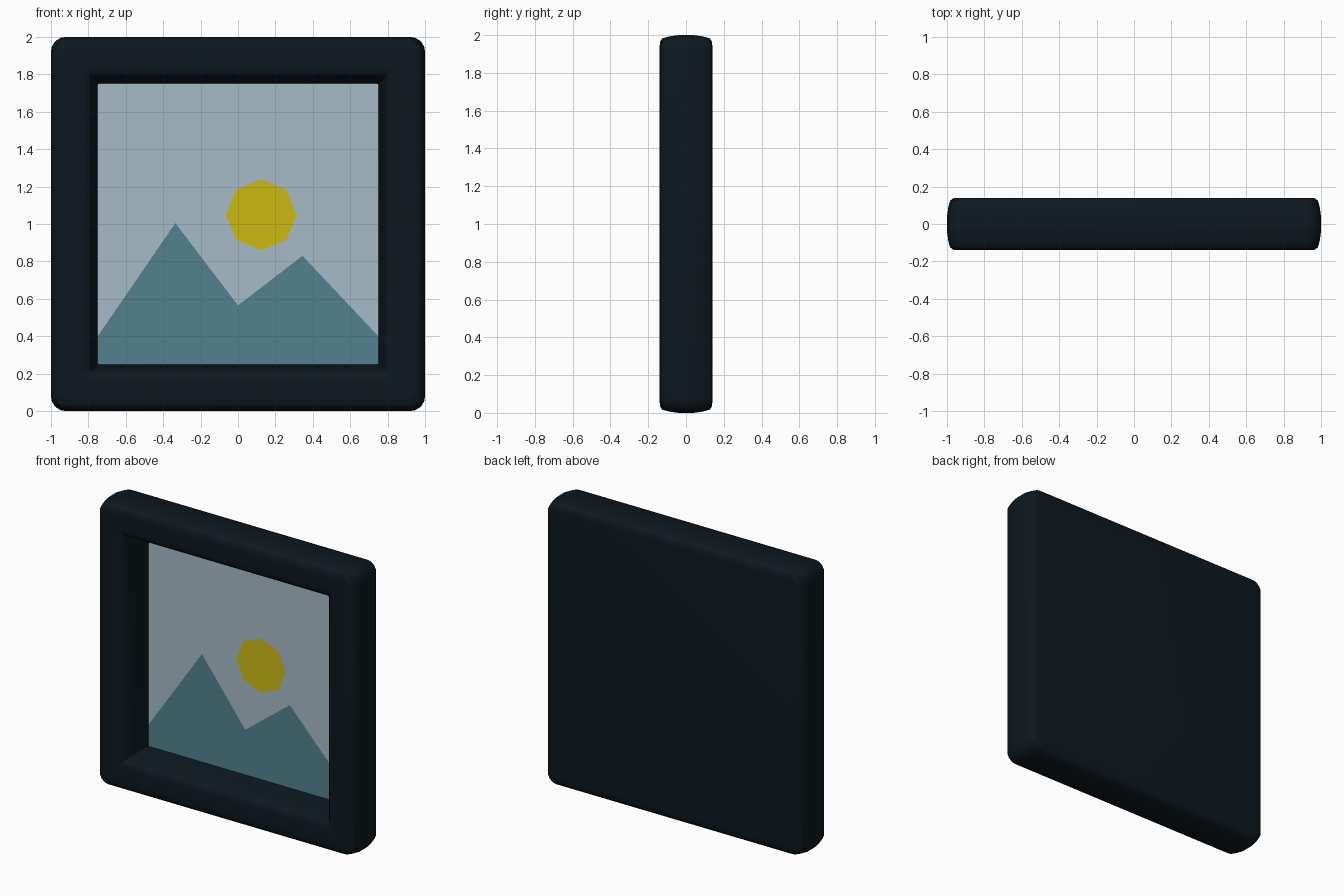
import bpy, math

if "Cube" in bpy.data.objects:
    bpy.data.objects.remove(bpy.data.objects["Cube"])

CZ = 1.0        # height of the picture centre
PIC_Y = 0.08    # depth of the recessed picture
HALF = 0.75     # half size of the picture


def material(name, rgb):
    m = bpy.data.materials.new(name)
    m.diffuse_color = (*rgb, 1)
    m.use_nodes = True
    m.node_tree.nodes["Principled BSDF"].inputs["Base Color"].default_value = m.diffuse_color
    return m


def make_object(name, verts, faces, mat):
    me = bpy.data.meshes.new(name)
    me.from_pydata(verts, [], faces)
    me.materials.append(mat)
    ob = bpy.data.objects.new(name, me)
    bpy.context.collection.objects.link(ob)
    return ob


def ring(half, y, r, seg=5):
    """Rounded square facing -y, counter-clockwise seen from the front."""
    pts = []
    for k, (sx, sz) in enumerate([(1, 1), (-1, 1), (-1, -1), (1, -1)]):
        for i in range(seg + 1):
            a = math.pi / 2 * (k + i / seg)
            pts.append((sx * (half - r) + r * math.cos(a), y,
                        CZ + sz * (half - r) + r * math.sin(a)))
    return pts


# Frame: rounded-square rings from back, round the outside, into the recess
profile = [(0.93, 0.14, 0.05), (0.965, 0.138, 0.06), (0.983, 0.125, 0.07),
           (0.993, 0.09, 0.08), (1.0, 0.04, 0.08), (1.0, -0.04, 0.08),
           (0.993, -0.09, 0.08), (0.983, -0.125, 0.07), (0.965, -0.138, 0.06),
           (0.93, -0.14, 0.05), (0.83, -0.14, 0.02), (0.805, -0.135, 0.016),
           (0.79, -0.12, 0.012), (0.775, -0.06, 0.008), (0.75, PIC_Y, 0.004)]
verts, faces = [], []
for p in profile:
    verts += ring(*p)
n = len(verts) // len(profile)
for j in range(len(profile) - 1):
    for i in range(n):
        a, b = j * n + i, j * n + (i + 1) % n
        faces.append((a, b, b + n, a + n))
faces.append(tuple(reversed(range(n))))   # flat back
frame = make_object("frame", verts, faces, material("dark_frame", (0.004, 0.009, 0.014)))
bpy.context.view_layer.objects.active = frame
frame.select_set(True)
bpy.ops.object.shade_smooth_by_angle(angle=math.radians(40))


def flat_panel(name, outline, y, rgb):
    make_object(name, [(x, y, z) for x, z in outline],
                [tuple(range(len(outline)))], material(name + "_colour", rgb))


# Picture: mountains and sky share the ridge line
ridge = [(HALF, 0.40), (0.345, 0.83), (0.0, 0.565), (-0.335, 1.005), (-HALF, 0.40)]
flat_panel("mountains", [(-HALF, CZ - HALF), (HALF, CZ - HALF)] + ridge,
           PIC_Y, (0.085, 0.225, 0.275))
flat_panel("sky", ridge[::-1] + [(HALF, CZ + HALF), (-HALF, CZ + HALF)],
           PIC_Y, (0.39, 0.50, 0.58))

# Sun: octagon just in front of the sky
sun = [(0.125 + 0.19 * math.cos(i * math.pi / 4), 1.05 + 0.19 * math.sin(i * math.pi / 4))
       for i in range(8)]
flat_panel("sun", sun, PIC_Y - 0.003, (0.60, 0.50, 0.006))
